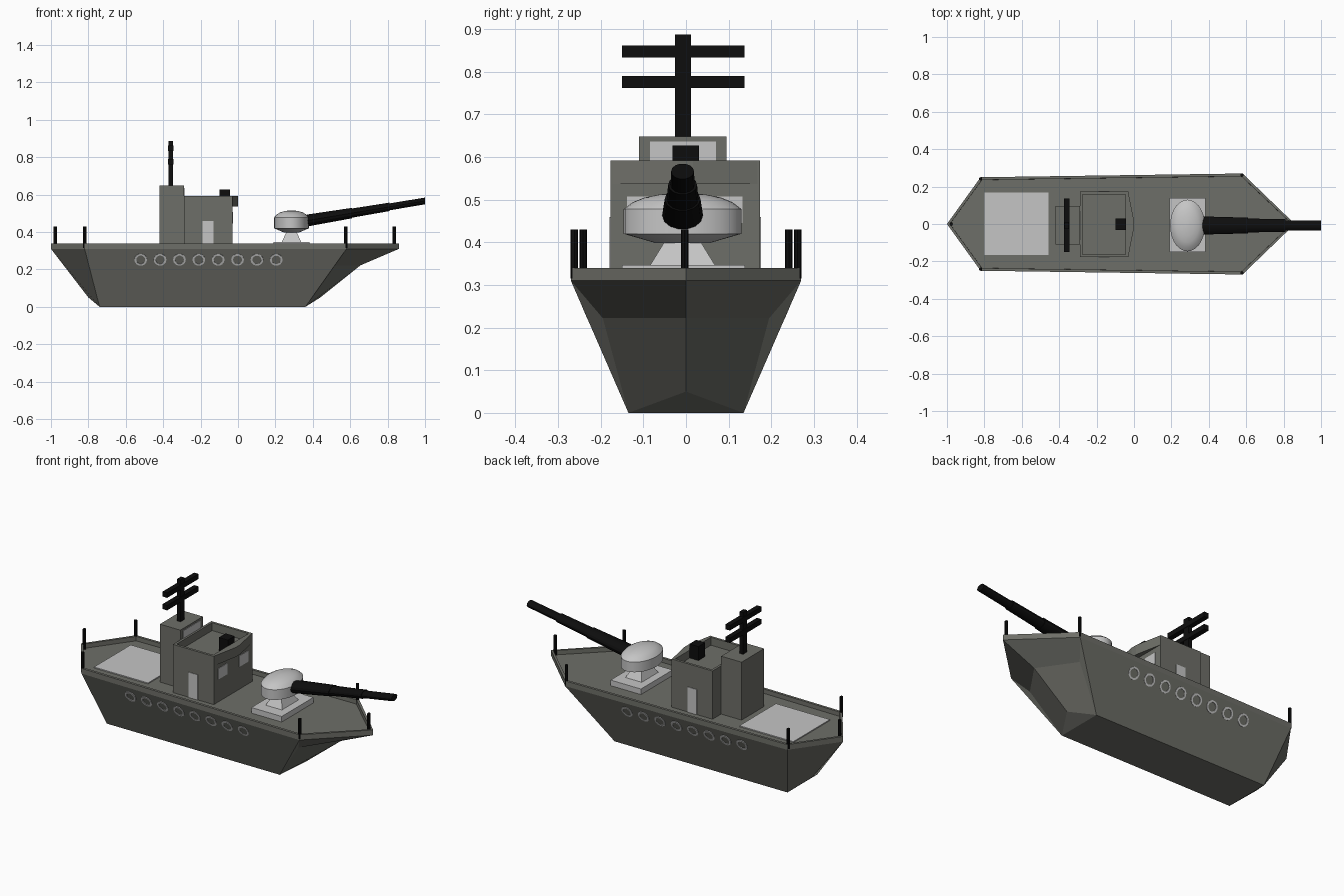
import bpy, bmesh, math
from mathutils import Vector, Matrix

if "Cube" in bpy.data.objects:
    bpy.data.objects.remove(bpy.data.objects["Cube"])


def material(name, v):
    m = bpy.data.materials.new(name)
    m.diffuse_color = (*v, 1)
    m.use_nodes = True
    m.node_tree.nodes["Principled BSDF"].inputs["Base Color"].default_value = m.diffuse_color
    return m


GREY = material("ship grey", (0.155, 0.158, 0.138))
LIGHT = material("light grey", (0.56, 0.56, 0.56))
BLACK = material("black", (0.004, 0.004, 0.004))


def finish(name, bm, mat, smooth=False):
    bmesh.ops.recalc_face_normals(bm, faces=bm.faces)
    me = bpy.data.meshes.new(name)
    bm.to_mesh(me)
    bm.free()
    me.materials.append(mat)
    ob = bpy.data.objects.new(name, me)
    bpy.context.collection.objects.link(ob)
    if smooth:
        bpy.ops.object.select_all(action='DESELECT')
        ob.select_set(True)
        bpy.context.view_layer.objects.active = ob
        bpy.ops.object.shade_smooth_by_angle(angle=math.radians(30))
    return ob


def recess_top(bm, rim, depth):
    """Sink the highest flat face, leaving a raised rim around it."""
    bm.normal_update()
    top = max(bm.faces, key=lambda f: (f.calc_center_median().z, f.normal.z))
    bmesh.ops.inset_individual(bm, faces=[top], thickness=rim)
    bmesh.ops.inset_individual(bm, faces=[top], thickness=0.0005, depth=-depth)


def box(name, x, y, z, mat, recess=None):
    bm = bmesh.new()
    bmesh.ops.create_cube(bm, size=1)
    for v in bm.verts:
        v.co = Vector([r[0] + (c + 0.5) * (r[1] - r[0]) for c, r in zip(v.co, (x, y, z))])
    if recess:
        bmesh.ops.recalc_face_normals(bm, faces=bm.faces)
        recess_top(bm, *recess)
    return finish(name, bm, mat)


def loft(name, rings, mat, smooth=False):
    """Skin a list of point rings and cap both ends."""
    bm = bmesh.new()
    vs = [[bm.verts.new(p) for p in r] for r in rings]
    n = len(vs[0])
    for a, b in zip(vs, vs[1:]):
        for i in range(n):
            bm.faces.new((a[i], a[(i + 1) % n], b[(i + 1) % n], b[i]))
    bm.faces.new(vs[0])
    bm.faces.new(vs[-1])
    return finish(name, bm, mat, smooth)


def circle(n):
    return [(math.cos(2 * math.pi * i / n), math.sin(2 * math.pi * i / n)) for i in range(n)]


# Hull: faceted sides mirrored about the keel, then a raised rim round the deck
bm = bmesh.new()
V = lambda *p: bm.verts.new(p)
stern_low, bow_low, bow_mid = V(-0.80, 0, 0.05), V(0.44, 0, 0.05), V(0.655, 0, 0.222)
stern, bow = V(-1, 0, 0.31), V(0.86, 0, 0.31)
stern_top, bow_top = V(-1, 0, 0.34), V(0.86, 0, 0.34)
sides = []
for s in (-1, 1):
    sb, fb = V(-0.74, s * 0.135, 0), V(0.36, s * 0.135, 0)
    fm = V(0.52, s * 0.195, 0.222)
    st, ft = V(-0.82, s * 0.25, 0.31), V(0.58, s * 0.27, 0.31)
    sr, fr = V(-0.82, s * 0.25, 0.34), V(0.58, s * 0.27, 0.34)
    for f in ((sb, fb, ft, st), (fb, fm, ft), (fb, bow_low, bow_mid, fm),
              (fm, bow_mid, bow, ft), (sb, st, stern, stern_low),
              (st, ft, fr, sr), (ft, bow, bow_top, fr), (stern, st, sr, stern_top)):
        bm.faces.new(f)
    sides.append((sb, fb, sr, fr))
(sb0, fb0, sr0, fr0), (sb1, fb1, sr1, fr1) = sides
bm.faces.new((sb0, fb0, fb1, sb1))
bm.faces.new((sb0, sb1, stern_low))
bm.faces.new((fb0, bow_low, fb1))
bm.faces.new((stern_top, sr0, fr0, bow_top, fr1, sr1))
bmesh.ops.recalc_face_normals(bm, faces=bm.faces)
recess_top(bm, 0.016, 0.025)
finish("hull", bm, GREY)
DECK = 0.314

# Portholes: flat rings lying on the sloping hull sides
for s in (-1, 1):
    for i in range(8):
        x, z = -0.52 + i * 0.1035, 0.253
        top_y = 0.25 + 0.02 * (x + 0.82) / 1.4
        slope = (top_y - 0.135) / 0.31
        up = Vector((0, s * slope, 1)).normalized()
        out = Vector((0, s, -slope)).normalized()
        c = Vector((x, s * (0.135 + slope * z), z))
        prof = [(0.024, -0.004), (0.034, -0.004), (0.034, 0.004), (0.024, 0.004)]
        bm = bmesh.new()
        rings = [[bm.verts.new(c + Vector((1, 0, 0)) * a * r + up * b * r + out * h)
                  for r, h in prof] for a, b in circle(14)]
        for k in range(14):
            p, q = rings[k], rings[(k + 1) % 14]
            for j in range(4):
                bm.faces.new((p[j], p[(j + 1) % 4], q[(j + 1) % 4], q[j]))
        finish("porthole_ring", bm, LIGHT)

# Stern landing pad
box("stern_pad", (-0.80, -0.457), (-0.165, 0.168), (DECK, 0.321), LIGHT)

# Deckhouse with parapet roof, doors and front windows
box("deckhouse", (-0.29, -0.03), (-0.177, 0.173), (DECK, 0.592), GREY, (0.02, 0.045))
for y in (-0.177, 0.173):
    box("door", (-0.19, -0.132), (y - 0.003, y + 0.003), (DECK, 0.46), LIGHT)
for y in (-0.098, 0.092):
    box("front_window", (-0.033, -0.027), (y - 0.04, y + 0.04), (0.445, 0.508), LIGHT)
# Pointed visor over the front windows
loft("visor", [[(-0.031, -0.177, z), (0, -0.02, z), (0, 0.016, z), (-0.031, 0.173, z)]
               for z in (0.537, 0.592)], GREY)
box("roof_box", (-0.10, -0.042), (-0.032, 0.03), (0.545, 0.627), BLACK)

# Rear tower with window
box("tower", (-0.42, -0.29), (-0.11, 0.095), (DECK, 0.648), GREY)
box("tower_window", (-0.293, -0.287), (-0.085, 0.07), (0.592, 0.636), LIGHT)

# Mast with two crossbars
box("mast", (-0.371, -0.348), (-0.026, 0.012), (0.645, 0.888), BLACK)
for z in (0.776, 0.848):
    box("mast_crossbar", (-0.375, -0.346), (-0.15, 0.137), (z - 0.014, z + 0.014), BLACK)

# Railing posts at the deck corners
for x, y in ((-0.977, 0), (0.835, -0.003), (-0.82, 0.241), (-0.82, -0.241),
             (0.577, 0.262), (0.577, -0.262)):
    loft("rail_post", [[(x + 0.009 * a, y + 0.009 * b, z) for a, b in circle(8)]
                       for z in (0.315, 0.43)], BLACK)

# Turret: base plate, tapered pedestal and oval drum with a domed top
CX, CY = 0.286, -0.008
box("turret_plate", (0.19, 0.383), (-0.15, 0.138), (DECK, 0.347), LIGHT)
loft("turret_pedestal",
     [[(CX + a * w, CY + b * d, z) for a, b in ((-1, -1), (1, -1), (1, 1), (-1, 1))]
      for w, d, z in ((0.055, 0.08, 0.34), (0.025, 0.04, 0.405))], LIGHT)
profile = [(0.45, 0.398), (1, 0.42), (1, 0.478), (0.85, 0.494), (0.65, 0.505),
           (0.4, 0.512), (0.12, 0.516)]
loft("turret_drum", [[(CX + 0.093 * r * a, CY + 0.138 * r * b, z) for a, b in circle(28)]
                     for r, z in profile], LIGHT, True)

# Stepped gun barrel, rising toward the bow
steps = [(0.34, 0.042), (0.38, 0.048), (0.61, 0.042), (0.61, 0.037),
         (0.81, 0.034), (0.81, 0.028), (1.0, 0.027)]
loft("gun_barrel", [[(x, CY + r * a, 0.46 + (x - 0.36) * 0.166 + 0.68 * r * b)
                     for a, b in circle(14)] for x, r in steps], BLACK, True)
